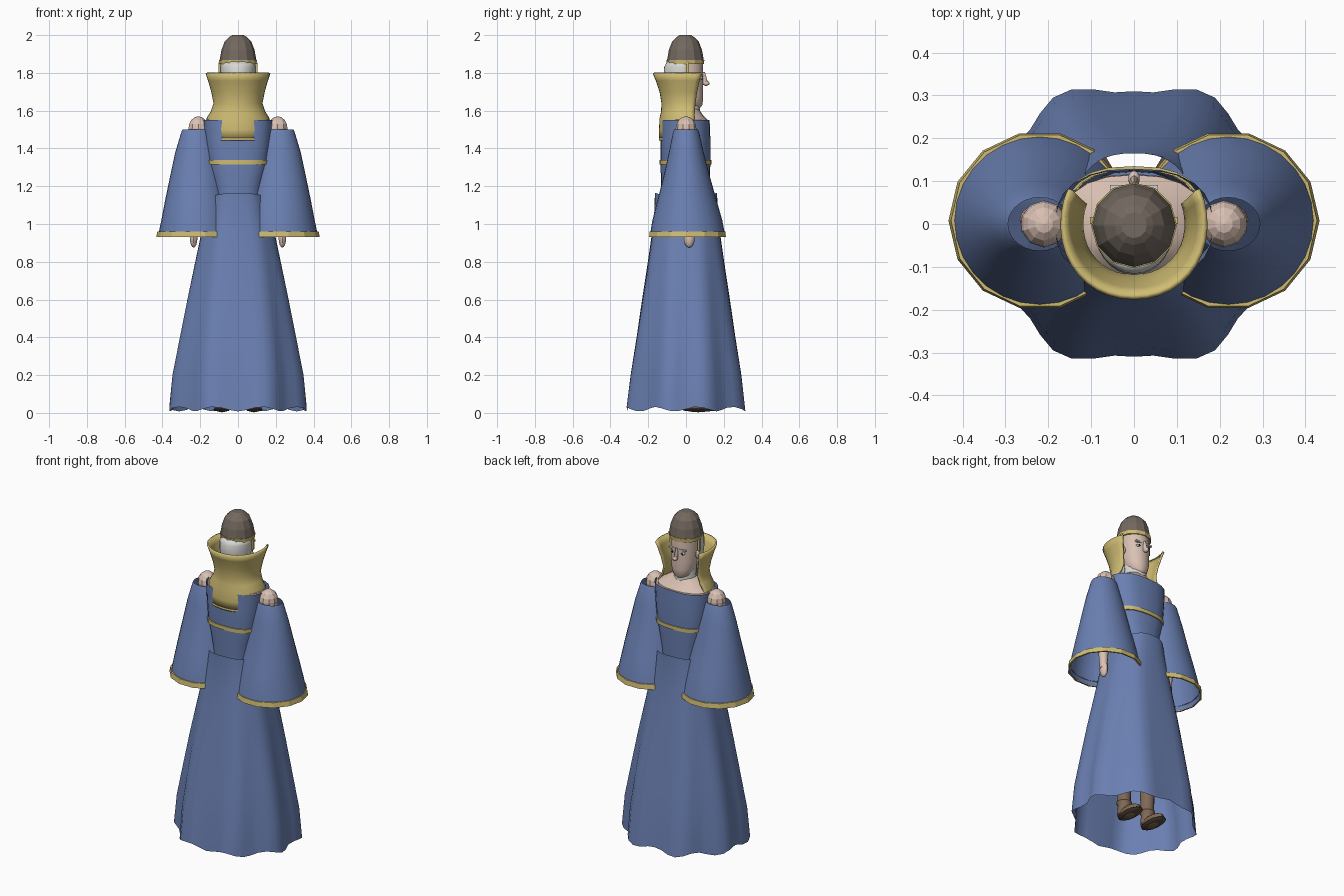
import bpy, bmesh, math
from mathutils import Vector

if "Cube" in bpy.data.objects:
    bpy.data.objects.remove(bpy.data.objects["Cube"])


def material(name, rgb):
    m = bpy.data.materials.new(name)
    m.diffuse_color = (*rgb, 1)
    m.use_nodes = True
    m.node_tree.nodes["Principled BSDF"].inputs["Base Color"].default_value = m.diffuse_color
    return m


BLUE = material("blue cloth", (0.145, 0.215, 0.445))
GOLD = material("gold trim", (0.62, 0.50, 0.17))
SKIN = material("skin", (0.70, 0.53, 0.45))
HAT = material("hat grey brown", (0.17, 0.14, 0.115))
LINEN = material("pale linen", (0.68, 0.68, 0.66))
SHOE = material("shoe brown", (0.22, 0.14, 0.09))
SOLE = material("dark sole", (0.10, 0.065, 0.045))
DARK = material("dark eye", (0.02, 0.018, 0.015))


def finish(name, bm, mat, thick=0, angle=40):
    bmesh.ops.recalc_face_normals(bm, faces=bm.faces)
    me = bpy.data.meshes.new(name)
    bm.to_mesh(me)
    bm.free()
    ob = bpy.data.objects.new(name, me)
    bpy.context.collection.objects.link(ob)
    me.materials.append(mat)
    if thick:
        s = ob.modifiers.new("thickness", 'SOLIDIFY')
        s.thickness, s.offset = thick, 0
    if angle:
        bpy.ops.object.select_all(action='DESELECT')
        ob.select_set(True)
        bpy.context.view_layer.objects.active = ob
        bpy.ops.object.shade_smooth_by_angle(angle=math.radians(angle))
    return ob


def ring(cx, cy, z, rx, ry, n=16, p=2.0, a0=0, a1=360):
    """Rounded outline at height z; a partial angle range gives an open arc."""
    count = n if a1 - a0 == 360 else n + 1
    pts = []
    for i in range(count):
        a = math.radians(a0 + (a1 - a0) * i / n)
        c, s = math.cos(a), math.sin(a)
        pts.append((cx + rx * math.copysign(abs(c) ** (2 / p), c),
                    cy + ry * math.copysign(abs(s) ** (2 / p), s), z))
    return pts


def loft(name, rings, mat, closed=True, bottom=False, top=False, thick=0, angle=40):
    bm = bmesh.new()
    rows = [[bm.verts.new(p) for p in r] for r in rings]
    n = len(rows[0])
    for r, s in zip(rows, rows[1:]):
        for i in range(n if closed else n - 1):
            j = (i + 1) % n
            bm.faces.new((r[i], r[j], s[j], s[i]))
    if bottom:
        bm.faces.new(rows[0])
    if top:
        bm.faces.new(rows[-1])
    return finish(name, bm, mat, thick, angle)


def ball(name, mat, loc, size, u=12, v=8, angle=40):
    bm = bmesh.new()
    bmesh.ops.create_uvsphere(bm, u_segments=u, v_segments=v, radius=1)
    for w in bm.verts:
        w.co = Vector([c * s + l for c, s, l in zip(w.co, size, loc)])
    return finish(name, bm, mat, 0, angle)


def box(name, mat, loc, size):
    bm = bmesh.new()
    bmesh.ops.create_cube(bm, size=1)
    for w in bm.verts:
        w.co = Vector([c * s + l for c, s, l in zip(w.co, size, loc)])
    return finish(name, bm, mat, 0, 0)


# Skirt: folds grow toward a scalloped hem
rows = []
for z, rx, ry in [(0.02, .36, .325), (0.2, .345, .303), (0.4, .308, .27), (0.6, .27, .238),
                  (0.8, .228, .205), (0.95, .196, .182), (1.08, .16, .167), (1.165, .142, .165)]:
    fold = 1 - z / 1.165
    row = []
    for i in range(48):
        a = 2 * math.pi * i / 48
        w = 1 + 0.055 * fold * math.cos(8 * a - math.radians(150) * math.copysign(1, math.sin(2 * a)))
        p = 2.0 + 0.5 * (1 - fold)
        c, s = math.cos(a), math.sin(a)
        x = rx * w * math.copysign(abs(c) ** (2 / p), c)
        y = ry * w * math.copysign(abs(s) ** (2 / p), s)
        dz = 0.012 * math.sin(9 * a) if z == 0.02 else 0
        if z > 1.16:
            dz = -0.02 * abs(c) ** 2
        row.append((x, y, z + dz))
    rows.append(row)
loft("skirt", rows, BLUE)

# Bodice, belt and bare upper chest
loft("bodice", [ring(0, -.003, z, rx, ry, 24, 2.6) for z, rx, ry in
                [(1.05, .125, .125), (1.16, .125, .128), (1.24, .142, .130), (1.33, .165, .132),
                 (1.45, .176, .132), (1.55, .184, .128)]], BLUE, bottom=True)
loft("belt", [ring(0, -.003, z, rx, ry, 24, 2.6) for z, rx, ry in
              [(1.315, .155, .128), (1.315, .168, .138), (1.338, .171, .138), (1.338, .16, .128)]], GOLD)
loft("upper_chest", [ring(0, -.003, z, rx, ry, 20, 2.3) for z, rx, ry in
                     [(1.48, .172, .12), (1.55, .172, .118), (1.58, .12, .09), (1.61, .07, .07)]],
     SKIN, bottom=True, top=True)
loft("neck_cloth", [ring(0, .0, z, rx, ry, 14) for z, rx, ry in
                    [(1.55, .078, .078), (1.6, .068, .075), (1.68, .066, .074)]], LINEN, top=True)

# High collar, open at the face side
loft("collar", [ring(0, cy, z, rx, ry, 24, 2.1, 180 - e, 360 + e) for z, cy, rx, ry, e in
                [(1.45, 0, .160, .137, 18), (1.50, 0, .164, .137, 18), (1.56, 0, .160, .134, 18),
                 (1.595, 0, .138, .126, 20), (1.64, 0, .124, .124, 22), (1.70, 0, .136, .134, 24),
                 (1.76, 0, .153, .154, 26), (1.80, 0, .166, .171, 27)]],
     GOLD, closed=False, thick=.012)
loft("collar_hem", [ring(0, 0, z, .165, .140, 16, 2.1, 222, 318) for z in (1.442, 1.454)],
     GOLD, closed=False, thick=.008)

# Head, with linen behind and below the cap
loft("head", [ring(0, cy, z, rx, ry, 16) for z, cy, rx, ry in
              [(1.615, .045, .03, .03), (1.63, .035, .052, .052), (1.67, .02, .07, .071),
               (1.72, .008, .078, .083), (1.79, .002, .082, .09), (1.86, 0, .082, .088)]],
     SKIN, bottom=True, top=True)
loft("head_cloth", [ring(0, -.008, z, rx, ry, 16, 2, 172, 368) for z, rx, ry in
                    [(1.62, .07, .072), (1.70, .082, .092), (1.78, .09, .108), (1.83, .09, .105),
                     (1.862, .086, .088)]], LINEN, closed=False, thick=.006)

# Faceted cap with gold band and side lappets
loft("cap", [ring(0, -.003, z, r, r, 12) for z, r in
             [(1.86, .09), (1.868, .097), (1.92, .088), (1.965, .071), (1.99, .046), (2.0, .030)]],
     HAT, bottom=True, top=True, angle=0)
loft("cap_band", [ring(0, -.003, z, r, r, 12) for z, r in
                  [(1.846, .09), (1.846, .098), (1.868, .1), (1.868, .09)]], GOLD, angle=0)

# Face features
ball("nose_tip", SKIN, (0, .106, 1.745), (.014, .019, .014), 10, 6)
loft("nose_bridge", [ring(0, y, z, r, .018, 8) for y, z, r in
                     [(.1, 1.742, .012), (.092, 1.77, .009), (.082, 1.805, .007)]],
     SKIN, bottom=True, top=True)
box("mouth", DARK, (0, .083, 1.693), (.036, .008, .004))

for side, s in (("left", -1), ("right", 1)):
    ball(side + "_eye", LINEN, (s * .034, .079, 1.773), (.015, .010, .008), 10, 6)
    ball(side + "_pupil", DARK, (s * .034, .086, 1.773), (.007, .005, .007), 8, 6)
    box(side + "_brow", LINEN, (s * .036, .084, 1.796), (.04, .014, .009))
    ball(side + "_ear", SKIN, (s * .085, .005, 1.755), (.012, .018, .026), 8, 6)
    box(side + "_lappet", GOLD, (s * .097, .008, 1.82), (.012, .016, .07))

    # Bell sleeve and its trim
    loft(side + "_sleeve", [ring(s * .22, .008 * (1.5 - z) / .55, z, rx, ry, 28) for z, rx, ry in
                            [(.935, .204, .200), (1.02, .186, .185), (1.12, .167, .158),
                             (1.25, .14, .123), (1.38, .112, .092), (1.49, .079, .068),
                             (1.5, .074, .062)]], BLUE)
    loft(side + "_sleeve_trim", [ring(s * .22, .008, z, rx, ry, 14) for z, rx, ry in
                                 [(.930, .204, .2), (.930, .213, .209), (.960, .207, .205),
                                  (.960, .198, .195)]], GOLD, angle=0)
    # Bare shoulder, arm and hand
    ball(side + "_shoulder", SKIN, (s * .21, 0, 1.505), (.055, .055, .065), 10, 8, 0)
    loft(side + "_arm", [ring(s * x, y, z, r, r, 10) for x, y, z, r in
                         [(.235, .015, .93, .022), (.235, .01, 1.1, .032), (.22, 0, 1.25, .038),
                          (.215, 0, 1.5, .05)]], SKIN, bottom=True, top=True)
    ball(side + "_hand", SKIN, (s * .235, .017, .925), (.021, .029, .05), 10, 8)

    # Boots
    ball(side + "_sole", SOLE, (s * .085, .07, .018), (.046, .095, .012), 14, 6)
    ball(side + "_shoe", SHOE, (s * .085, .065, .035), (.042, .085, .032), 14, 8)
    loft(side + "_boot_shaft", [ring(s * .085, .015, z, r, r, 12) for z, r in
                                [(.03, .04), (.09, .036), (.11, .045), (.13, .038), (.3, .045)]],
         SHOE, top=True)
